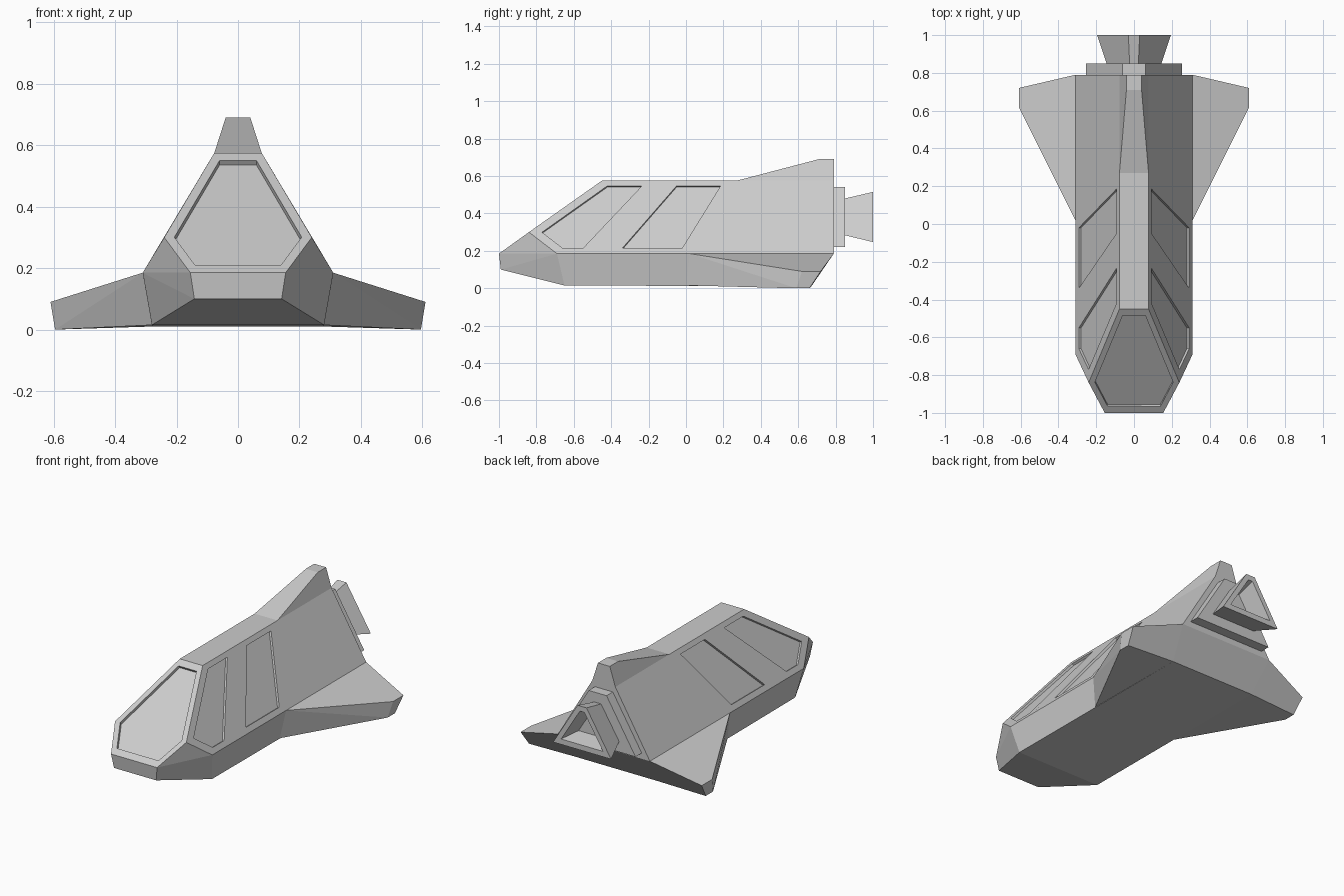
import bpy, bmesh, math
from mathutils import Vector

if "Cube" in bpy.data.objects:
    bpy.data.objects.remove(bpy.data.objects["Cube"])


def solid(name, pts, sides=(1,)):
    """Convex flat-faced solid through the points, one copy per side of x."""
    bm = bmesh.new()
    for s in sides:
        verts = [bm.verts.new((s * p[0], p[1], p[2])) for p in pts]
        res = bmesh.ops.convex_hull(bm, input=verts)
        junk = [g for g in set(res["geom_interior"] + res["geom_unused"])
                if isinstance(g, bmesh.types.BMVert)]
        bmesh.ops.delete(bm, geom=junk, context="VERTS")
    bmesh.ops.dissolve_limit(bm, angle_limit=math.radians(1.5),
                             verts=bm.verts[:], edges=bm.edges[:])
    bmesh.ops.recalc_face_normals(bm, faces=bm.faces[:])
    mesh = bpy.data.meshes.new(name)
    bm.to_mesh(mesh)
    bm.free()
    ob = bpy.data.objects.new(name, mesh)
    bpy.context.collection.objects.link(ob)
    return ob


def both(pts):
    return [(s * x, y, z) for x, y, z in pts for s in (1, -1)]


def cut(ob, cutter):
    cutter.hide_render = True
    mod = ob.modifiers.new("cut", "BOOLEAN")
    mod.operation, mod.solver, mod.object = "DIFFERENCE", "EXACT", cutter
    dg = bpy.context.evaluated_depsgraph_get()
    mesh = bpy.data.meshes.new_from_object(ob.evaluated_get(dg))
    ob.modifiers.clear()
    ob.data = mesh
    bpy.data.objects.remove(cutter)


def slab(pts, normal, depth):
    """Points of a thin block reaching from above a face to a depth below it."""
    n = Vector(normal).normalized()
    return [tuple(Vector(p) + n * d) for p in pts for d in (0.03, -depth)]


def trapezoid(y, bottom, top, z0, z1):
    return both([(bottom, y, z0), (top, y, z1)])


# Hull with faceted nose and sloped stern
hull = solid("hull", both([
    (0.077, -0.45, 0.575), (0.077, 0.79, 0.575),
    (0.24, -0.84, 0.30), (0.155, -1.0, 0.185),
    (0.31, -0.69, 0.185), (0.31, 0.79, 0.185),
    (0.142, -0.99, 0.10), (0.28, -0.65, 0.015), (0.28, 0.67, 0.01)]))

# Recessed windshield
glass = []
for x, z in [(0.06, 0.55), (0.207, 0.30), (0.14, 0.21)]:
    y = -1.0 + (z - 0.185) * 0.55 / 0.39
    glass += [(x, y, z), (-x, y, z)]
cut(hull, solid("windshield_cutter", slab(glass, (0, -0.39, 0.55), 0.018)))

# Recessed side panels
for outline in ([(-0.77, 0.30), (-0.42, 0.548), (-0.235, 0.548), (-0.55, 0.215), (-0.66, 0.215)],
                [(-0.05, 0.548), (0.185, 0.548), (-0.02, 0.215), (-0.34, 0.215)]):
    panel = [(0.31 - (z - 0.185) * 0.233 / 0.39, y, z) for y, z in outline]
    cut(hull, solid("panel_cutter", slab(panel, (0.39, 0, 0.233), 0.014), (1, -1)))

# Swept wings
solid("wings", [
    (0.31, 0.02, 0.185), (0.31, 0.79, 0.185), (0.28, 0.0, 0.015), (0.28, 0.67, 0.01),
    (0.61, 0.62, 0.09), (0.61, 0.72, 0.09), (0.595, 0.59, 0.0), (0.595, 0.66, 0.0)], (1, -1))

# Dorsal fin
solid("dorsal_fin", both([
    (0.077, 0.27, 0.575), (0.077, 0.79, 0.575), (0.04, 0.71, 0.69), (0.04, 0.79, 0.69)]))

# Engine mount and flared hollow nozzle
solid("engine_mount", trapezoid(0.79, 0.255, 0.06, 0.22, 0.54) + trapezoid(0.85, 0.255, 0.06, 0.22, 0.54))
nozzle = solid("engine_nozzle", trapezoid(0.85, 0.145, 0.023, 0.283, 0.48)
               + trapezoid(1.0, 0.195, 0.03, 0.247, 0.515))
cut(nozzle, solid("nozzle_cutter", trapezoid(1.01, 0.145, 0.015, 0.278, 0.487)
                  + trapezoid(0.89, 0.10, 0.01, 0.30, 0.445)))
